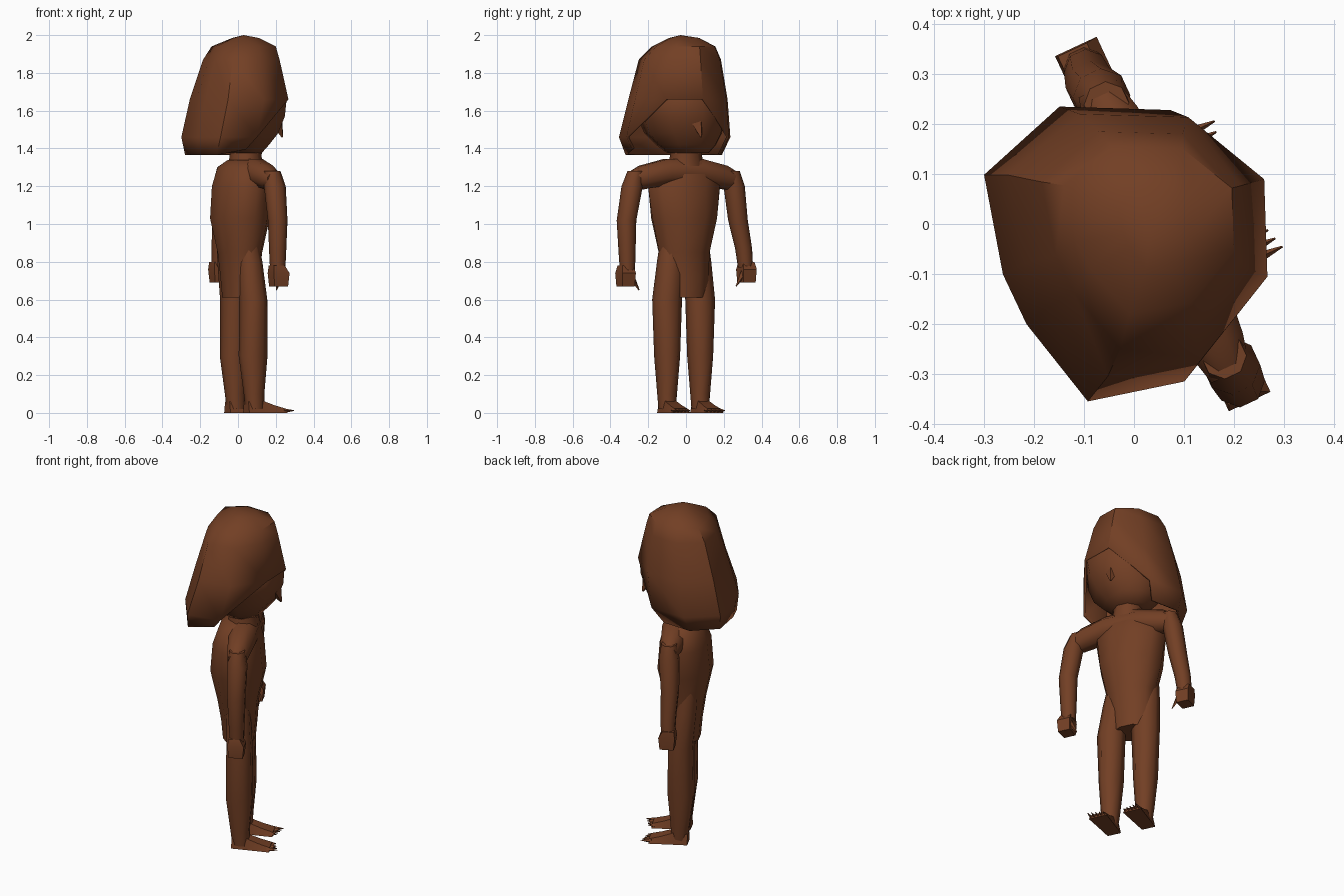
import bpy, bmesh, math
from mathutils import Vector

cube = bpy.data.objects.get("Cube")
if cube:
    bpy.data.objects.remove(cube)

TURN = math.radians(25)  # direction the figure faces, measured from +x
FORWARD = Vector((math.cos(TURN), math.sin(TURN), 0))
SIDE = Vector((-math.sin(TURN), math.cos(TURN), 0))
UP = Vector((0, 0, 1))

brown = bpy.data.materials.new("chestnut brown")
brown.use_nodes = True
brown.diffuse_color = (0.17, 0.05, 0.018, 1)
brown.node_tree.nodes["Principled BSDF"].inputs["Base Color"].default_value = brown.diffuse_color


def finish(name, bm, angle=50):
    bmesh.ops.recalc_face_normals(bm, faces=bm.faces)
    mesh = bpy.data.meshes.new(name)
    bm.to_mesh(mesh)
    bm.free()
    mesh.materials.append(brown)
    obj = bpy.data.objects.new(name, mesh)
    bpy.context.collection.objects.link(obj)
    bpy.ops.object.select_all(action='DESELECT')
    obj.select_set(True)
    bpy.context.view_layer.objects.active = obj
    bpy.ops.object.shade_smooth_by_angle(angle=math.radians(angle))
    return obj


def skin(bm, rings, caps=True):
    loops = [[bm.verts.new(p) for p in ring] for ring in rings]
    for a, b in zip(loops, loops[1:]):
        n = len(a)
        for i in range(n):
            bm.faces.new((a[i], a[(i + 1) % n], b[(i + 1) % n], b[i]))
    if caps:
        bm.faces.new(loops[0])
        bm.faces.new(loops[-1])
    return loops


def loft(name, sections, sides=8, angle=50, across=SIDE):
    """Each section is x, y, z, half depth, half size along the across axis."""
    rings = []
    for x, y, z, depth, width in sections:
        turns = [math.tau * (i + 0.5) / sides for i in range(sides)]
        rings.append([Vector((x, y, z)) + FORWARD * depth * math.cos(t)
                      + across * width * math.sin(t) for t in turns])
    bm = bmesh.new()
    skin(bm, rings)
    return finish(name, bm, angle)


def spike(name, base, tip, radius):
    """A small pointed piece between two points."""
    base, tip = Vector(base), Vector(tip)
    bm = bmesh.new()
    bmesh.ops.create_cone(bm, cap_ends=True, segments=4, radius1=radius,
                          radius2=radius * 0.15, depth=(tip - base).length)
    rot = (tip - base).to_track_quat('Z', 'Y').to_matrix()
    for v in bm.verts:
        v.co = rot @ v.co + (base + tip) / 2
    finish(name, bm, 30)


# Hair: an angular helmet, its outline given once and stretched to each level
outline = [(-0.14, 0.237), (-0.3, 0.1), (-0.26, -0.1), (-0.21, -0.2), (-0.08, -0.355),
           (0.125, -0.315), (0.267, -0.13), (0.26, 0.09), (0.095, 0.23)]


def stretched(z, x0, x1, y0, y1):
    return [Vector((x0 + (x + 0.3) / 0.567 * (x1 - x0),
                    y0 + (y + 0.355) / 0.592 * (y1 - y0), z)) for x, y in outline]


bm = bmesh.new()
levels = [stretched(1.985, -0.03, 0.11, -0.09, 0.07), stretched(1.94, -0.14, 0.2, -0.18, 0.155),
          stretched(1.87, -0.185, 0.22, -0.25, 0.185), stretched(1.66, -0.255, 0.267, -0.305, 0.22)]
loops = skin(bm, levels, caps=False)
top = bm.verts.new((0.03, -0.03, 2.0))
for i in range(9):
    bm.faces.new((top, loops[0][i], loops[0][(i + 1) % 9]))
# Hanging locks wrap the back and sides and leave the face open
order = [8, 0, 1, 2, 3, 4, 5]
rim = loops[3]
previous = [rim[i] for i in order]
for level in (stretched(1.46, -0.3, 0.235, -0.355, 0.235), stretched(1.365, -0.28, 0.15, -0.32, 0.19)):
    row = [bm.verts.new(level[i]) for i in order]
    for i in range(6):
        bm.faces.new((previous[i], previous[i + 1], row[i + 1], row[i]))
    if previous[0] == rim[8]:
        # Slanted front edges of the fringe
        bm.faces.new((rim[5], rim[6], row[-1]))
        bm.faces.new((rim[7], rim[8], row[0]))
    previous = row
row[-1].co.z += 0.03
hair = finish("hair", bm, 45)
thick = hair.modifiers.new("thickness", 'SOLIDIFY')
thick.thickness = 0.015
thick.offset = -1

# Face, meeting the fringe almost flush, and nose
bm = bmesh.new()
skin(bm, [stretched(1.375, -0.05, 0.125, -0.1, 0.12), stretched(1.42, -0.09, 0.165, -0.16, 0.16),
          stretched(1.48, -0.13, 0.212, -0.22, 0.19), stretched(1.57, -0.19, 0.248, -0.26, 0.205),
          stretched(1.665, -0.23, 0.258, -0.285, 0.21), stretched(1.8, -0.15, 0.19, -0.2, 0.15)])
finish("face", bm, 60)
spike("nose", (0.21, 0.06, 1.53), (0.235, 0.08, 1.46), 0.035)

# Neck, torso, and the sloping yoke that carries the arms
loft("neck", [(0.04, 0, 1.3, 0.09, 0.1), (0.04, 0, 1.36, 0.085, 0.085), (0.05, 0, 1.42, 0.08, 0.08)])
loft("torso", [(0.01, 0, 0.61, 0.09, 0.12), (0.01, 0, 0.72, 0.1, 0.13), (0.01, -0.01, 0.85, 0.115, 0.145),
               (0.01, -0.01, 1.03, 0.155, 0.185), (0.01, -0.01, 1.2, 0.14, 0.21),
               (0.01, 0, 1.3, 0.11, 0.18), (0.03, 0, 1.34, 0.08, 0.11)], 10, 50)
yoke = []
for along, z, depth, height in ((-0.315, 1.23, 0.045, 0.045), (-0.25, 1.245, 0.062, 0.068),
                                (-0.1, 1.275, 0.08, 0.075), (0.1, 1.275, 0.08, 0.075),
                                (0.25, 1.245, 0.062, 0.068), (0.315, 1.23, 0.045, 0.045)):
    middle = Vector((0.06, -0.015, z)) + SIDE * along
    yoke.append((*middle, depth, height))
loft("shoulders", yoke, 8, 50, UP)

# Arms: tapering sleeves ending in fists with short thumbs
loft("right_arm", [(0.21, -0.31, 0.75, 0.04, 0.04), (0.21, -0.312, 0.85, 0.045, 0.045),
                   (0.21, -0.315, 1.02, 0.052, 0.052), (0.195, -0.285, 1.2, 0.058, 0.056),
                   (0.18, -0.265, 1.28, 0.045, 0.045)], 8)
loft("left_arm", [(-0.1, 0.315, 0.77, 0.04, 0.04), (-0.095, 0.305, 0.87, 0.045, 0.045),
                  (-0.085, 0.275, 1.02, 0.052, 0.052), (-0.065, 0.255, 1.2, 0.058, 0.056),
                  (-0.055, 0.24, 1.28, 0.045, 0.045)], 8)
for side, x, y, z, inward in (("right", 0.215, -0.32, 0.67, SIDE), ("left", -0.1, 0.32, 0.69, -SIDE)):
    loft(side + "_hand", [(x, y, z, 0.055, 0.05), (x, y, z + 0.07, 0.065, 0.055),
                          (x - 0.01, y, z + 0.11, 0.045, 0.045)], 4, 30)
    base = Vector((x, y, z + 0.06)) + FORWARD * 0.02 + inward * 0.02
    spike(side + "_thumb", base, base + inward * 0.05 - UP * 0.08, 0.02)

# Legs and flat feet with pointed toes
for side, x, y in (("right", 0.08, -0.1), ("left", -0.02, 0.075)):
    loft(side + "_leg", [(x + 0.01, y, 0.02, 0.05, 0.045), (x + 0.005, y, 0.1, 0.055, 0.052),
                         (x, y, 0.3, 0.078, 0.067), (x, y, 0.6, 0.074, 0.08),
                         (x - 0.02, y * 0.8, 0.8, 0.068, 0.075),
                         (x - 0.035, y * 0.75, 0.93, 0.06, 0.06)], 8, 60)
    heel = Vector((x, y, 0)) - FORWARD * 0.04
    bm = bmesh.new()
    rings = []
    for along, width, height in ((0, 0.04, 0.06), (0.08, 0.045, 0.065), (0.15, 0.05, 0.04), (0.215, 0.055, 0.022)):
        middle = heel + FORWARD * along
        up = UP * height
        rings.append([middle - SIDE * width, middle + SIDE * width,
                      middle + SIDE * width * 0.7 + up, middle - SIDE * width * 0.7 + up])
    skin(bm, rings)
    finish(side + "_foot", bm, 40)
    for n in range(5):
        base = heel + FORWARD * 0.2 + SIDE * (n - 2) * 0.021 + UP * 0.012
        reach = 0.06 - 0.006 * n if side == "right" else 0.036 + 0.006 * n
        spike(f"{side}_toe_{n + 1}", base, base + FORWARD * reach, 0.012)
